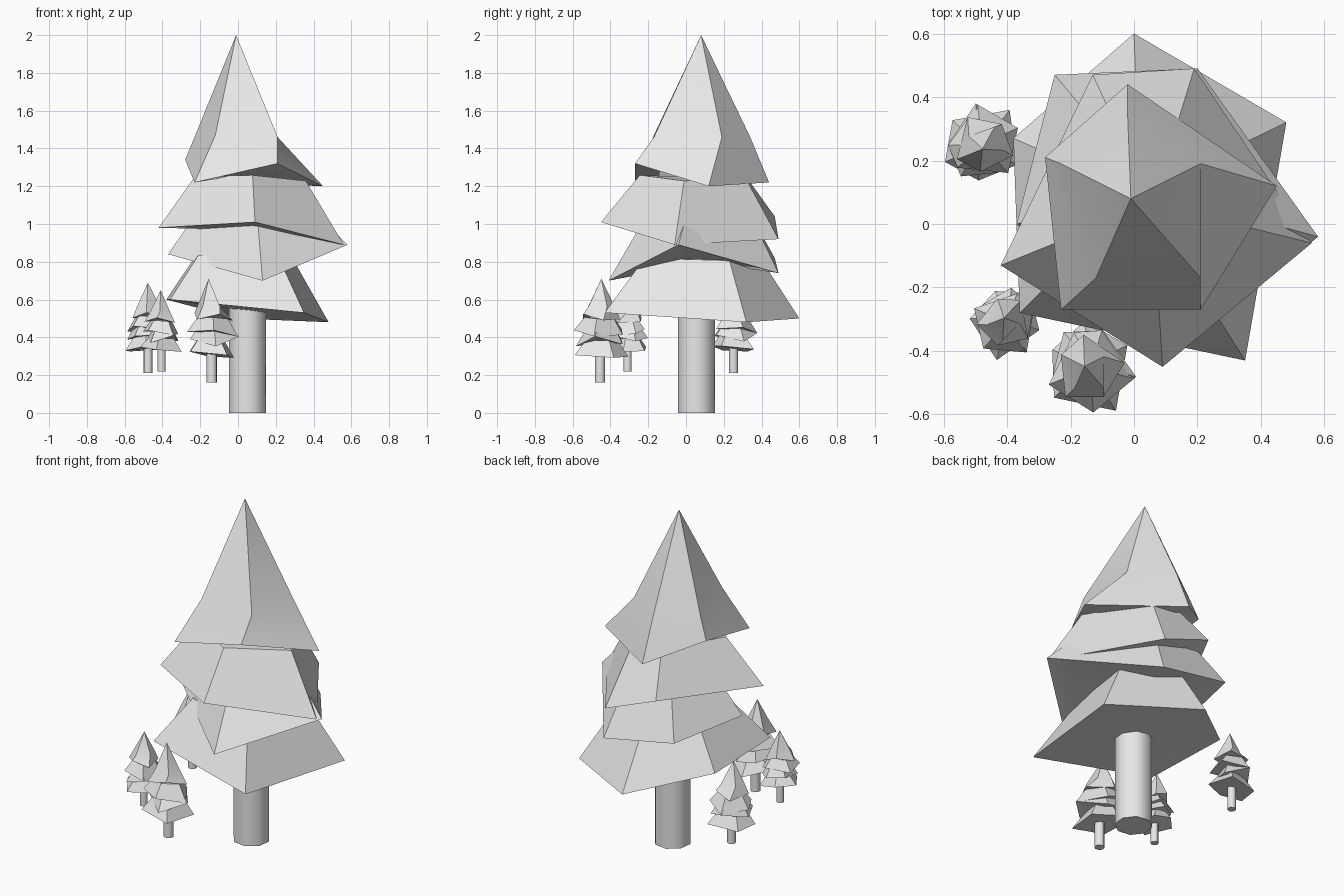
import bpy
import bmesh
from math import radians
from mathutils import Matrix, Vector

if "Cube" in bpy.data.objects:
    bpy.data.objects.remove(bpy.data.objects["Cube"], do_unlink=True)

grey = bpy.data.materials.new("plain_grey")
grey.use_nodes = True
grey.diffuse_color = (0.8, 0.8, 0.8, 1)
grey.node_tree.nodes["Principled BSDF"].inputs["Base Color"].default_value = (0.8, 0.8, 0.8, 1)

# Corners of each tier's tilted lower rim, counter-clockwise
RIMS = {
    "bottom_tier": [(-.36, -.28, .60), (.35, -.43, .53), (.48, .32, .48), (0, .60, .50), (-.38, .27, .60)],
    "lower_tier": [(-.37, 0, .84), (.13, -.41, .70), (.58, -.04, .89), (.20, .49, .74), (-.25, .47, .82)],
    "upper_tier": [(-.42, -.13, .98), (.09, -.45, 1.01), (.56, -.06, .89), (.19, .49, .92), (-.13, .47, 1.04)],
}
TOP_RIM = [(-.23, -.27, 1.22), (.21, -.27, 1.32), (.45, .12, 1.20), (-.02, .44, 1.22), (-.28, .21, 1.34)]
TOP_KINK = [(-.12, -.17, 1.47), (.21, -.17, 1.46), (.21, .19, 1.46), (-.02, .34, 1.46), (-.23, .19, 1.46)]
APEX = (-.01, .08, 2.0)


def finish(name, bm, angle):
    """Turn a bmesh into a shaded object."""
    bmesh.ops.recalc_face_normals(bm, faces=bm.faces)
    mesh = bpy.data.meshes.new(name)
    bm.to_mesh(mesh)
    bm.free()
    mesh.materials.append(grey)
    obj = bpy.data.objects.new(name, mesh)
    bpy.context.collection.objects.link(obj)
    bpy.ops.object.select_all(action="DESELECT")
    obj.select_set(True)
    bpy.context.view_layer.objects.active = obj
    bpy.ops.object.shade_smooth_by_angle(angle=radians(angle))
    return obj


def fan(bm, ring, tip):
    v = bm.verts.new(tip)
    for a, b in zip(ring, ring[1:] + ring[:1]):
        bm.faces.new((a, b, v))


def layered(name, rings, tip):
    """Skirt through the rings, closed below and brought to a tip above."""
    bm = bmesh.new()
    loops = [[bm.verts.new(p) for p in ring] for ring in rings]
    for low, high in zip(loops, loops[1:]):
        for i in range(len(low)):
            j = (i + 1) % len(low)
            bm.faces.new((low[i], low[j], high[j], high[i]))
    fan(bm, loops[0], sum((Vector(p) for p in rings[0]), Vector()) / len(rings[0]))
    fan(bm, loops[-1], tip)
    return finish(name, bm, 30)


def upper_ring(rim, shrink=0.6, rise=0.28):
    """Narrower, flatter copy of a rim, raised above it."""
    axis = sum((Vector(p) for p in rim), Vector()) / len(rim)
    ring = []
    for p in rim:
        q = axis.lerp(Vector(p), shrink)
        q.z = axis.z + rise + 0.25 * (p[2] - axis.z)
        ring.append(q)
    return ring, axis + Vector((0, 0, rise))


# Main tree: trunk, three skirts and a pointed crown
bm = bmesh.new()
bmesh.ops.create_cone(bm, cap_ends=True, segments=8, radius1=.102, radius2=.102, depth=.6,
                      matrix=Matrix.Translation((.05, .055, .3)) @ Matrix.Rotation(radians(15), 4, "Z"))
parts = [finish("trunk", bm, 48)]
for name, rim in RIMS.items():
    ring, tip = upper_ring(rim)
    parts.append(layered(name, [rim, ring], tip))
parts.append(layered("crown", [TOP_RIM, TOP_KINK], APEX))

# Three small trees: scaled, turned copies sharing the same meshes
SAPLINGS = {
    "front_sapling": ((-.153, -.47, .16), .275, 0),
    "side_sapling": ((-.42, -.31, .22), .215, -45),
    "back_sapling": ((-.46, .245, .21), .24, 110),
}
for name, (place, size, turn) in SAPLINGS.items():
    for part in parts:
        copy = bpy.data.objects.new(name + "_" + part.name, part.data)
        copy.matrix_world = (Matrix.Translation(place) @ Matrix.Rotation(radians(turn), 4, "Z")
                             @ Matrix.Scale(size, 4))
        bpy.context.collection.objects.link(copy)
